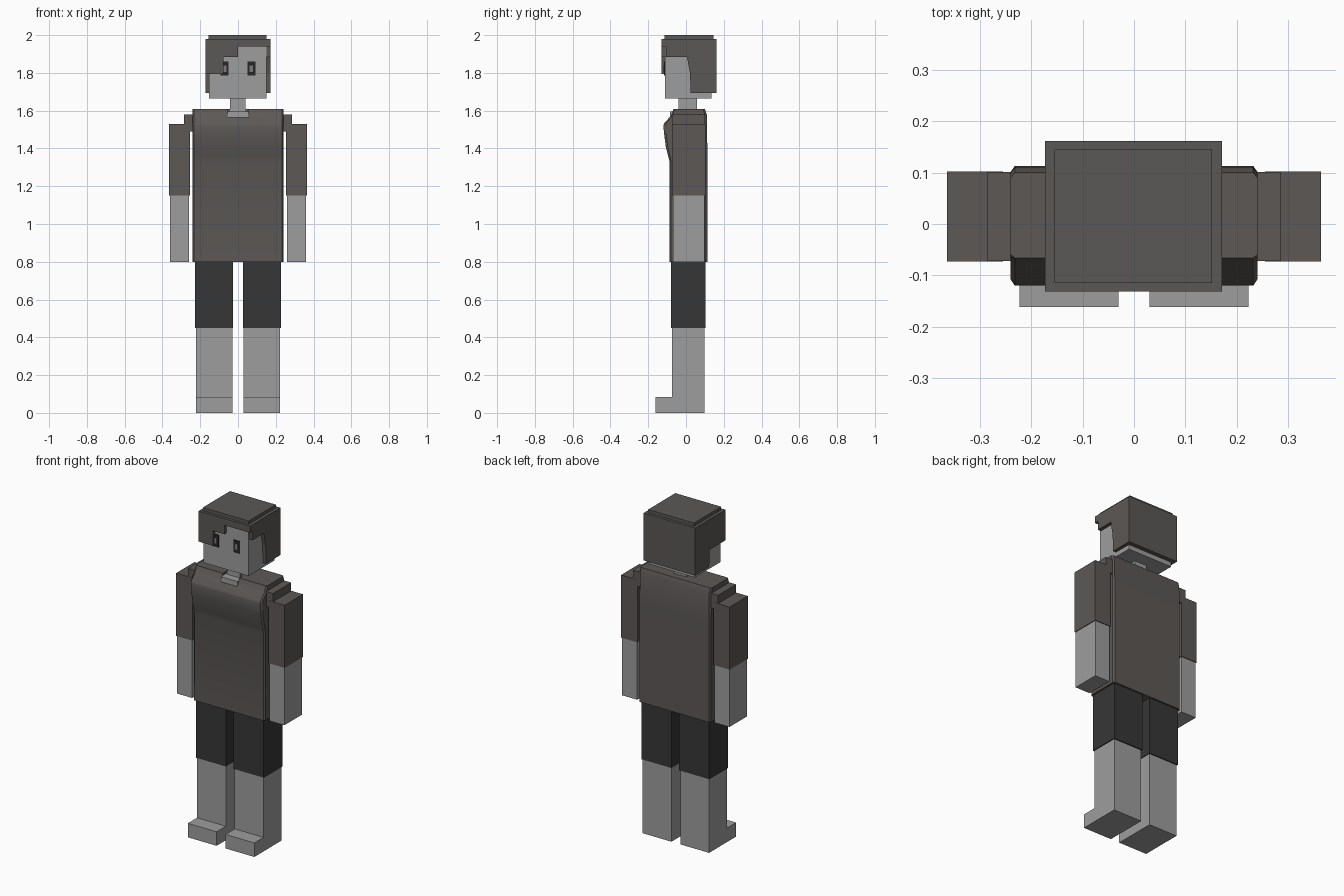
import bpy
import bmesh
import math

cube = bpy.data.objects.get("Cube")
if cube:
    bpy.data.objects.remove(cube, do_unlink=True)


def material(name, colour):
    m = bpy.data.materials.new(name)
    m.use_nodes = True
    m.diffuse_color = (*colour, 1)
    m.node_tree.nodes["Principled BSDF"].inputs["Base Color"].default_value = (*colour, 1)
    return m


SKIN = material("light_grey_skin", (0.34, 0.34, 0.34))
SHIRT = material("warm_grey_shirt", (0.107, 0.098, 0.093))
HAIR = material("dark_grey_hair", (0.105, 0.098, 0.092))
SHORTS = material("charcoal_shorts", (0.037, 0.037, 0.037))
EYE = material("black_eye", (0.02, 0.02, 0.02))
IRIS = material("grey_iris", (0.2, 0.2, 0.2))


def finish(name, bm, mat):
    bmesh.ops.recalc_face_normals(bm, faces=bm.faces)
    mesh = bpy.data.meshes.new(name)
    bm.to_mesh(mesh)
    bm.free()
    mesh.materials.append(mat)
    obj = bpy.data.objects.new(name, mesh)
    bpy.context.collection.objects.link(obj)
    return obj


def loft(name, rings, mat):
    """Skin a closed solid through matching rings of points."""
    bm = bmesh.new()
    loops = [[bm.verts.new(p) for p in ring] for ring in rings]
    n = len(loops[0])
    for a, b in zip(loops, loops[1:]):
        for i in range(n):
            j = (i + 1) % n
            bm.faces.new((a[i], a[j], b[j], b[i]))
    bm.faces.new(loops[0])
    bm.faces.new(loops[-1])
    return finish(name, bm, mat)


def box(name, x, y, z, mat):
    rings = [[(x[0], y[0], h), (x[1], y[0], h), (x[1], y[1], h), (x[0], y[1], h)] for h in z]
    return loft(name, rings, mat)


def side_panel(name, profile, x, mat):
    return loft(name, [[(h, y, z) for y, z in profile] for h in x], mat)


def select_only(obj):
    bpy.ops.object.select_all(action='DESELECT')
    obj.select_set(True)
    bpy.context.view_layer.objects.active = obj


# Shirt: side profile lofted across, with narrower rims at both sides
profile = [(-0.088, 0.8), (-0.087, 1.33), (-0.095, 1.36), (-0.107, 1.41), (-0.114, 1.46),
           (-0.12, 1.52), (-0.115, 1.535), (-0.08, 1.572), (-0.066, 1.61),
           (0.1, 1.61), (0.11, 1.58), (0.113, 1.4), (0.113, 0.8)]
shirt = loft("shirt", [[(x, y * k, z) for y, z in profile]
                       for x, k in ((-0.24, 0.9), (-0.232, 1), (0.232, 1), (0.24, 0.9))], SHIRT)

# Neckline notch
cutter = box("neckline_cutter", (-0.055, 0.055), (-0.2, -0.035), (1.565, 1.7), SHIRT)
cutter.hide_render = True
cut = shirt.modifiers.new("neckline", 'BOOLEAN')
cut.operation = 'DIFFERENCE'
cut.solver = 'EXACT'
cut.object = cutter
select_only(shirt)
bpy.ops.object.modifier_apply(modifier="neckline")
bpy.data.objects.remove(cutter, do_unlink=True)
select_only(shirt)
bpy.ops.object.shade_smooth_by_angle(angle=math.radians(25))

# Head and neck
box("head", (-0.153, 0.15), (-0.112, 0.135), (1.665, 1.94), SKIN)
box("neck", (-0.043, 0.04), (-0.04, 0.057), (1.57, 1.665), SKIN)
box("neckline_skin", (-0.055, 0.055), (-0.085, -0.035), (1.565, 1.596), SKIN)

# Arms and legs, mirrored
for side, s in (("left", 1), ("right", -1)):
    def limb(name, x, y, z, mat):
        box(f"{side}_{name}", (s * x[0], s * x[1]), y, z, mat)

    limb("shoulder", (0.235, 0.286), (-0.072, 0.101), (1.49, 1.58), SHIRT)
    limb("sleeve", (0.255, 0.364), (-0.073, 0.102), (1.15, 1.53), SHIRT)
    limb("forearm", (0.259, 0.36), (-0.07, 0.098), (0.8, 1.15), SKIN)
    limb("shorts_leg", (0.026, 0.228), (-0.079, 0.103), (0.45, 0.805), SHORTS)
    limb("lower_leg", (0.03, 0.223), (-0.074, 0.097), (0, 0.45), SKIN)
    limb("foot", (0.03, 0.223), (-0.162, -0.074), (0, 0.085), SKIN)

    # Eyes as thin plates
    limb("eye", (0.05, 0.093), (-0.116, -0.112), (1.785, 1.86), EYE)
    limb("iris", (0.061, 0.08), (-0.118, -0.112), (1.805, 1.84), IRIS)

# Hair cap
box("hair_crown", (-0.155, 0.152), (-0.115, 0.145), (1.98, 2.0), HAIR)
box("hair_top", (-0.173, 0.171), (-0.131, 0.162), (1.94, 1.98), HAIR)
box("hair_back", (-0.153, 0.15), (0.135, 0.162), (1.693, 1.94), HAIR)

# Stepped fringe, swept to one side
fringe = [(-0.153, 1.94), (-0.153, 1.795), (-0.077, 1.795), (-0.077, 1.885), (0, 1.885), (0, 1.94)]
loft("hair_fringe", [[(x, y, z) for x, z in fringe] for y in (-0.131, -0.112)], HAIR)

# Hair sides, the right one reaching lower at the front
side_panel("left_hair_side", [(0.162, 1.94), (0.162, 1.693), (0.025, 1.693), (0.021, 1.8),
                              (0.005, 1.885), (-0.105, 1.885), (-0.105, 1.94)], (0.15, 0.171), HAIR)
side_panel("right_hair_side", [(0.162, 1.94), (0.162, 1.693), (0.025, 1.693), (0.021, 1.795),
                               (-0.131, 1.795), (-0.131, 1.94)], (-0.173, -0.153), HAIR)
